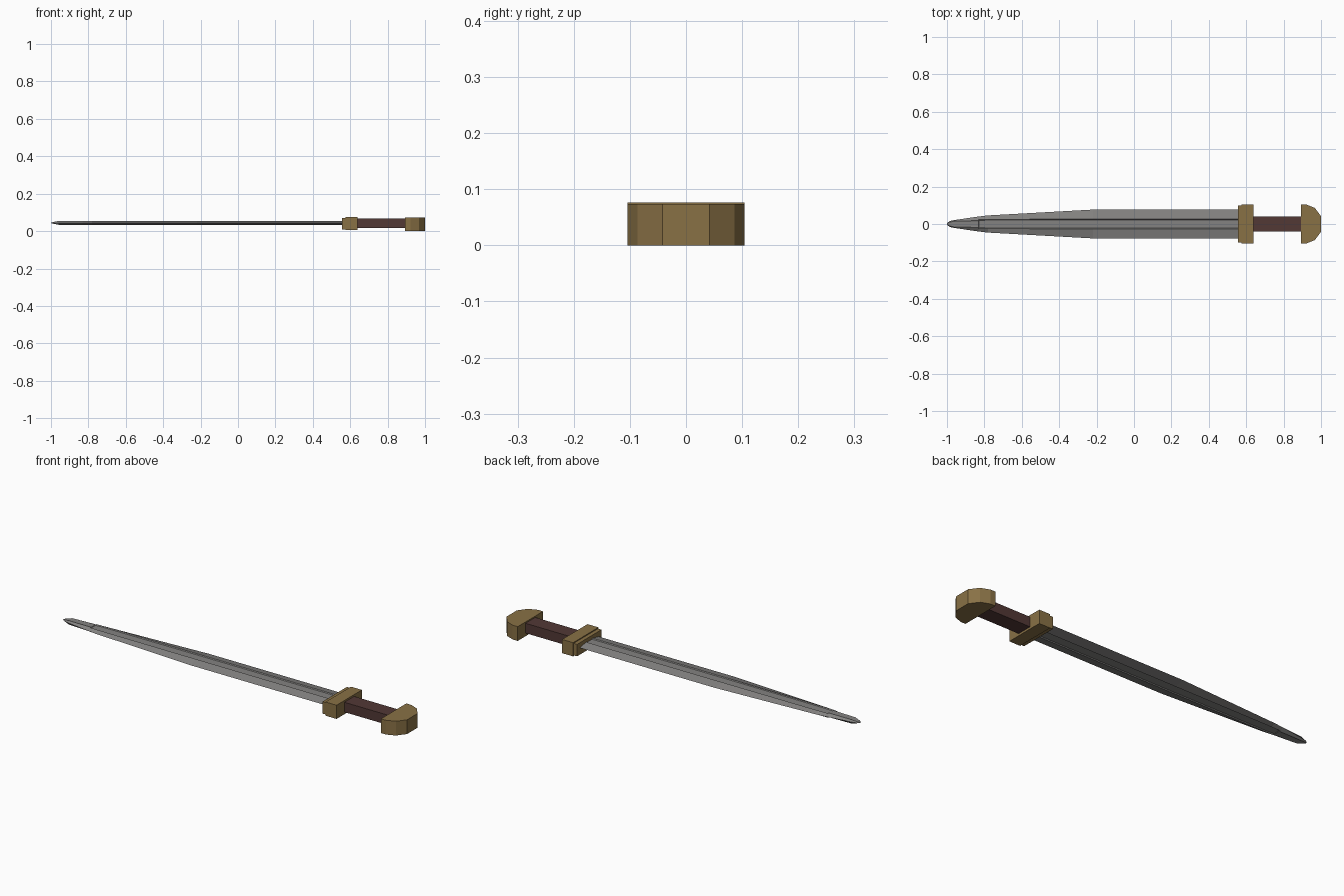
import bpy
import bmesh

cube = bpy.data.objects.get("Cube")
if cube:
    bpy.data.objects.remove(cube, do_unlink=True)


def material(name, rgb):
    m = bpy.data.materials.new(name)
    m.use_nodes = True
    m.diffuse_color = (*rgb, 1)
    m.node_tree.nodes["Principled BSDF"].inputs["Base Color"].default_value = (*rgb, 1)
    return m


steel = material("steel", (0.23, 0.225, 0.22))
brass = material("brass", (0.25, 0.165, 0.06))
leather = material("dark leather", (0.085, 0.04, 0.036))


def loft(name, rings, mat):
    """Join equal-length rings of points into a closed, flat-shaded solid."""
    bm = bmesh.new()
    loops = [[bm.verts.new(p) for p in ring] for ring in rings]
    n = len(rings[0])
    for a, b in zip(loops, loops[1:]):
        for i in range(n):
            j = (i + 1) % n
            bm.faces.new((a[i], a[j], b[j], b[i]))
    bm.faces.new(loops[0])
    bm.faces.new(loops[-1])
    bmesh.ops.recalc_face_normals(bm, faces=bm.faces)
    mesh = bpy.data.meshes.new(name)
    bm.to_mesh(mesh)
    bm.free()
    mesh.materials.append(mat)
    obj = bpy.data.objects.new(name, mesh)
    bpy.context.collection.objects.link(obj)
    return obj


def block(name, x0, x1, half_y, z0, z1, mat):
    ring = [(-half_y, z0), (half_y, z0), (half_y, z1), (-half_y, z1)]
    return loft(name, [[(x, y, z) for y, z in ring] for x in (x0, x1)], mat)


# Blade: sharp edges at mid height, flat ridges and a shallow fuller on both faces
MID = 0.044


def blade_ring(x, edge, ridge, groove, thick, depth):
    top = [(edge, 0), (ridge, thick), (groove, thick - depth),
           (-groove, thick - depth), (-ridge, thick), (-edge, 0)]
    bottom = [(y, -h) for y, h in reversed(top[1:-1])]
    return [(x, y, MID + h) for y, h in top + bottom]


stations = [  # x, edge, ridge, groove, half thickness, fuller depth
    (0.57, 0.077, 0.026, 0.022, 0.011, 0.004),
    (-0.22, 0.077, 0.026, 0.022, 0.011, 0.004),
    (-0.78, 0.046, 0.025, 0.021, 0.011, 0.004),
    (-0.83, 0.040, 0.024, 0.018, 0.011, 0.004),
    (-0.832, 0.040, 0.018, 0.014, 0.011, 0.002),
    (-0.96, 0.021, 0.016, 0.012, 0.010, 0.002),
    (-0.985, 0.016, 0.010, 0.006, 0.005, 0.0),
    (-1.0, 0.005, 0.003, 0.002, 0.001, 0.0),
]
loft("blade", [blade_ring(*s) for s in stations], steel)

# Hilt
block("guard_plate", 0.555, 0.58, 0.100, 0.009, 0.071, brass)
block("guard", 0.575, 0.638, 0.104, 0.005, 0.076, brass)
block("grip", 0.63, 0.90, 0.040, 0.016, 0.067, leather)

# Pommel: faceted half-round outline extruded upward
half = [(0.893, 0.104), (0.922, 0.104), (0.967, 0.086), (1.0, 0.042)]
outline = half + [(x, -y) for x, y in reversed(half)]
loft("pommel", [[(x, y, z) for x, y in outline] for z in (0.0, 0.074)], brass)
